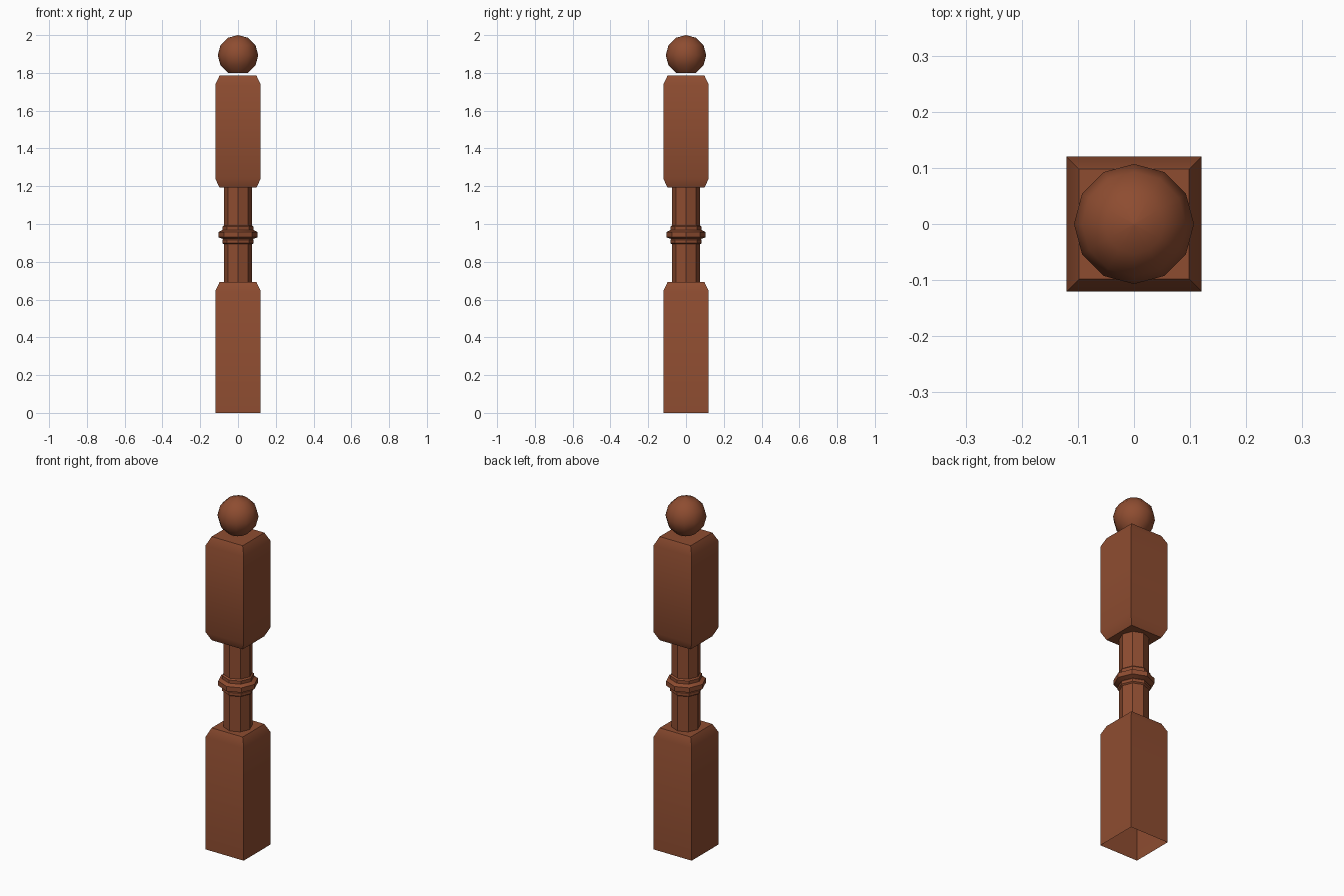
import bpy, math

if "Cube" in bpy.data.objects:
    bpy.data.objects.remove(bpy.data.objects["Cube"])

wood = bpy.data.materials.new("reddish_brown_wood")
wood.diffuse_color = (0.27, 0.073, 0.03, 1)
wood.use_nodes = True
wood.node_tree.nodes["Principled BSDF"].inputs["Base Color"].default_value = wood.diffuse_color


def lathe(name, profile, sides, offset, cap_bottom=False, cap_top=False, smooth=35):
    """Stack polygon rings from (radius, z) pairs into one surface."""
    verts, faces = [], []
    for r, z in profile:
        for i in range(sides):
            a = offset + 2 * math.pi * i / sides
            verts.append((r * math.cos(a), r * math.sin(a), z))
    for k in range(len(profile) - 1):
        for i in range(sides):
            j = (i + 1) % sides
            faces.append((k * sides + i, k * sides + j,
                          (k + 1) * sides + j, (k + 1) * sides + i))
    n = len(verts)
    if cap_bottom:
        faces.append(tuple(reversed(range(sides))))
    if cap_top:
        faces.append(tuple(range(n - sides, n)))
    me = bpy.data.meshes.new(name)
    me.from_pydata(verts, [], faces)
    me.materials.append(wood)
    ob = bpy.data.objects.new(name, me)
    bpy.context.collection.objects.link(ob)
    bpy.ops.object.select_all(action='DESELECT')
    ob.select_set(True)
    bpy.context.view_layer.objects.active = ob
    if smooth:
        bpy.ops.object.shade_smooth_by_angle(angle=math.radians(smooth))
    return ob


# square blocks (half widths turned into corner radii)
q = math.sqrt(2)
full, small = 0.12 * q, 0.098 * q
lathe("lower_block", [(full, 0), (full, 0.645), (small, 0.692)],
      4, math.pi / 4, cap_top=True)  # open underneath
lathe("upper_block", [(small, 1.193), (full, 1.24), (full, 1.738), (small, 1.785)],
      4, math.pi / 4, cap_bottom=True, cap_top=True)

# eight-sided turned shaft with a collar in the middle
lathe("shaft", [(0.075, 0.692), (0.075, 0.893), (0.083, 0.899), (0.083, 0.915),
                (0.078, 0.92), (0.104, 0.93), (0.104, 0.957), (0.083, 0.968),
                (0.083, 0.986), (0.075, 0.993), (0.075, 1.193)],
      8, 0, smooth=25)

# ball finial, cut flat at the bottom
R, zc = 0.107, 1.893
ring = [(R * math.sin(math.radians(t)), zc - R * math.cos(math.radians(t)))
        for t in (30, 60, 90, 120, 150)]
lathe("ball_finial", ring + [(0.0001, 2.0)], 12, 0, cap_bottom=True, cap_top=True)
